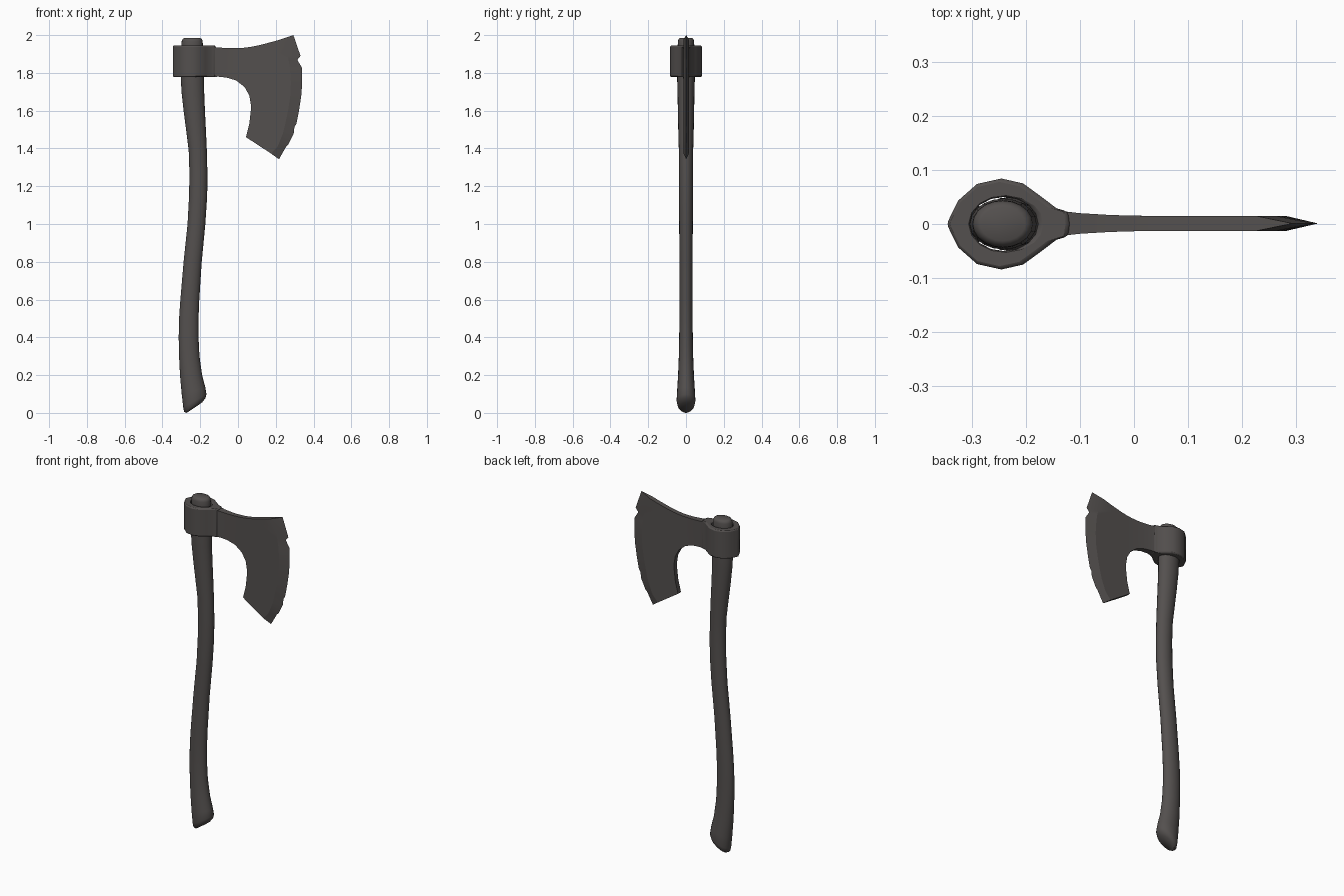
import bpy, bmesh, math

if "Cube" in bpy.data.objects:
    bpy.data.objects.remove(bpy.data.objects["Cube"])

def material(name, rgb):
    m = bpy.data.materials.new(name)
    m.diffuse_color = (*rgb, 1)
    m.use_nodes = True
    m.node_tree.nodes["Principled BSDF"].inputs["Base Color"].default_value = m.diffuse_color
    return m

IRON = material("dark iron", (0.088, 0.080, 0.077))

def finish(name, bm, angle=35, bevel=0):
    bmesh.ops.recalc_face_normals(bm, faces=bm.faces[:])
    me = bpy.data.meshes.new(name)
    bm.to_mesh(me)
    bm.free()
    ob = bpy.data.objects.new(name, me)
    bpy.context.collection.objects.link(ob)
    me.materials.append(IRON)
    if bevel:
        mod = ob.modifiers.new("rounded rims", 'BEVEL')
        mod.width, mod.segments, mod.limit_method = bevel, 2, 'ANGLE'
        mod.angle_limit = math.radians(50)
    bpy.ops.object.select_all(action='DESELECT')
    ob.select_set(True)
    bpy.context.view_layer.objects.active = ob
    bpy.ops.object.shade_smooth_by_angle(angle=math.radians(angle))
    return ob

def bridge(bm, a, b):
    n = len(a)
    for i in range(n):
        bm.faces.new((a[i], a[(i + 1) % n], b[(i + 1) % n], b[i]))

# Handle: oval rings (left x, left z, right x, right z, half depth), slanted at the foot
rings = [(-.272, 0, -.190, .055, .032), (-.285, .006, -.172, .079, .045),
         (-.290, .030, -.167, .098, .050), (-.298, .10, -.173, .135, .047),
         (-.307, .20, -.190, .20, .042), (-.312, .30, -.204, .30, .038),
         (-.314, .40, -.209, .40, .036), (-.312, .50, -.209, .50, .035),
         (-.305, .60, -.205, .60, .035), (-.288, .80, -.192, .80, .035),
         (-.267, 1.0, -.173, 1.0, .036), (-.259, 1.15, -.163, 1.15, .037),
         (-.257, 1.27, -.162, 1.27, .037), (-.261, 1.39, -.165, 1.39, .038),
         (-.275, 1.50, -.170, 1.50, .041), (-.288, 1.60, -.175, 1.60, .043),
         (-.299, 1.70, -.179, 1.70, .045), (-.303, 1.78, -.180, 1.78, .047),
         (-.299, 1.94, -.186, 1.94, .044), (-.298, 1.968, -.187, 1.968, .043),
         (-.293, 1.980, -.192, 1.980, .039), (-.284, 1.985, -.201, 1.985, .031)]
bm = bmesh.new()
loops = []
SIDES = 20
for xl, zl, xr, zr, hy in rings:
    loop = []
    for i in range(SIDES):
        a = 2 * math.pi * i / SIDES
        t = (1 + math.cos(a)) / 2
        loop.append(bm.verts.new((xl + (xr - xl) * t, hy * math.sin(a), zl + (zr - zl) * t)))
    loops.append(loop)
for a, b in zip(loops, loops[1:]):
    bridge(bm, a, b)
bm.faces.new(loops[0])
bm.faces.new(loops[-1])
finish("handle", bm, 50)

# Collar: teardrop ring around the handle with an open oval eye
half = [(-.325, .043), (-.290, .074), (-.245, .084), (-.205, .075),
        (-.172, .051), (-.143, .029), (-.122, .023)]
outline = [(-.346, 0)] + half + [(-.119, 0)] + [(x, -y) for x, y in reversed(half)]
n = len(outline)
bm = bmesh.new()
outer, inner = [], []
for z in (1.778, 1.945):
    outer.append([bm.verts.new((x, y, z)) for x, y in outline])
    ring = []
    for i in range(n):
        a = math.pi - 2 * math.pi * i / n
        ring.append(bm.verts.new((-.240 + .063 * math.cos(a), .050 * math.sin(a), z)))
    inner.append(ring)
bridge(bm, outer[0], outer[1])
bridge(bm, inner[0], inner[1])
bridge(bm, outer[0], inner[0])
bridge(bm, outer[1], inner[1])
finish("eye_collar", bm, 40, .008)

# Blade: columns from neck to bevel (top x, top z, bottom x, bottom z, half thickness)
columns = [(-.165, 1.936, -.165, 1.782, .020), (-.135, 1.938, -.135, 1.778, .023),
           (-.100, 1.934, -.105, 1.780, .019), (-.050, 1.931, -.060, 1.775, .016),
           (-.010, 1.931, -.010, 1.760, .0145), (.030, 1.933, .035, 1.725, .014),
           (.070, 1.938, .060, 1.680, .014), (.110, 1.946, .070, 1.620, .014),
           (.145, 1.955, .060, 1.530, .014), (.180, 1.964, .042, 1.460, .014)]
# Start of the ground bevel, and the chipped cutting edge, both top to bottom
bevel = [(.225, 1.977), (.262, 1.89), (.268, 1.868), (.275, 1.825), (.280, 1.75),
         (.277, 1.68), (.265, 1.60), (.250, 1.53), (.246, 1.512), (.238, 1.48),
         (.214, 1.42), (.208, 1.408), (.175, 1.373)]
edge = [(.293, 2.0), (.331, 1.89), (.314, 1.869), (.340, 1.825), (.340, 1.75),
        (.335, 1.68), (.323, 1.60), (.309, 1.53), (.299, 1.515), (.295, 1.48),
        (.266, 1.42), (.255, 1.41), (.217, 1.343)]
N = len(edge)
grid = []
for xt, zt, xb, zb, h in columns:
    pts = [(xt + (xb - xt) * k / (N - 1), zt + (zb - zt) * k / (N - 1)) for k in range(N)]
    grid.append((pts, h))
grid.append((bevel, .014))
bm = bmesh.new()
sides = [[[bm.verts.new((x, s * h + .001, z)) for x, z in pts] for pts, h in grid] for s in (-1, 1)]
rim = [bm.verts.new((x, .001, z)) for x, z in edge]
for side in sides:
    side.append(rim)
    for a, b in zip(side, side[1:]):
        for k in range(N - 1):
            bm.faces.new((a[k], a[k + 1], b[k + 1], b[k]))
front, back = sides
for k in range(N - 1):
    bm.faces.new((front[0][k], front[0][k + 1], back[0][k + 1], back[0][k]))
for c in range(len(grid)):
    for k in (0, N - 1):
        vs = [front[c][k], front[c + 1][k], back[c + 1][k], back[c][k]]
        bm.faces.new(list(dict.fromkeys(vs)))
finish("blade", bm, 12)
